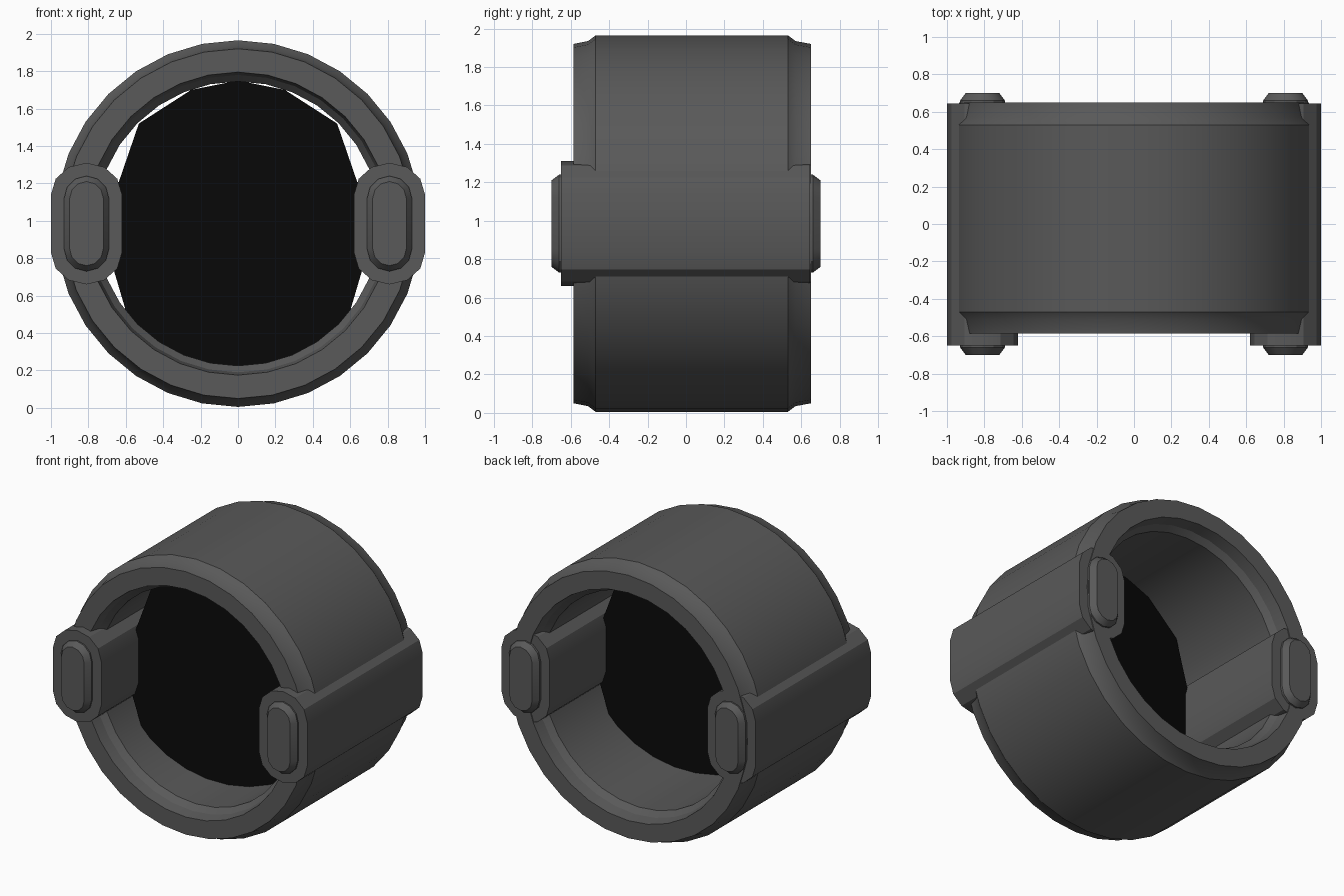
import bpy
import bmesh
from math import sin, cos, pi, radians

cube = bpy.data.objects.get("Cube")
if cube:
    bpy.data.objects.remove(cube)

MID_Z = 0.985


def make_material(name, value, roughness):
    mat = bpy.data.materials.new(name)
    mat.use_nodes = True
    color = (value, value, value, 1)
    mat.diffuse_color = color
    bsdf = mat.node_tree.nodes["Principled BSDF"]
    bsdf.inputs["Base Color"].default_value = color
    bsdf.inputs["Roughness"].default_value = roughness
    return mat


grey = make_material("dark_grey", 0.1, 0.7)
black = make_material("black", 0.003, 0.9)


def loft(name, loops, mat, closed=False):
    """Bridge equal point loops; cap the ends, or join last to first."""
    bm = bmesh.new()
    rows = [[bm.verts.new(p) for p in loop] for loop in loops]
    count = len(rows[0])
    pairs = list(zip(rows, rows[1:]))
    if closed:
        pairs.append((rows[-1], rows[0]))
    else:
        bm.faces.new(rows[0])
        bm.faces.new(rows[-1][::-1])
    for a, b in pairs:
        for i in range(count):
            j = (i + 1) % count
            bm.faces.new((a[i], a[j], b[j], b[i]))
    bmesh.ops.recalc_face_normals(bm, faces=bm.faces)
    mesh = bpy.data.meshes.new(name)
    bm.to_mesh(mesh)
    bm.free()
    mesh.materials.append(mat)
    obj = bpy.data.objects.new(name, mesh)
    bpy.context.collection.objects.link(obj)
    bpy.ops.object.select_all(action="DESELECT")
    obj.select_set(True)
    bpy.context.view_layer.objects.active = obj
    bpy.ops.object.shade_smooth_by_angle(angle=radians(28))
    return obj


def circle(radius, y, sides=32):
    angles = [2 * pi * i / sides for i in range(sides)]
    return [(radius * sin(a), y, MID_Z + radius * cos(a)) for a in angles]


def stadium(cx, y, half_w, half_h, round_h, steps=6):
    """Upright rounded slot outline in the XZ plane."""
    loop = []
    for side in (1, -1):
        for i in range(steps + 1):
            a = pi * i / steps
            loop.append((cx + side * half_w * cos(a), y,
                         MID_Z + side * (half_h - round_h + round_h * sin(a))))
    return loop


# Hollow barrel with coved rims, as (radius, y) around the wall section
front_rim, back_rim = -0.585, 0.65
outer = [(0.935, front_rim), (0.95, -0.51), (0.98, -0.47),
         (0.98, 0.53), (0.95, 0.57), (0.935, back_rim)]
inner = [(0.81, back_rim), (0.795, 0.57), (0.76, 0.53),
         (0.76, -0.47), (0.795, -0.51), (0.81, front_rim)]
loft("barrel", [circle(r, y) for r, y in outer + inner], grey, closed=True)

# Side rails running through the barrel wall, with a raised cap at each end
for side, label in ((1, "left"), (-1, "right")):
    x = side * 0.81
    loft(label + "_rail", [stadium(x, y, 0.19, 0.325, 0.17)
                           for y in (-0.65, 0.645)], grey)
    for end, direction in (("front", -1), ("back", 1)):
        loft(f"{label}_{end}_cap",
             [stadium(x, direction * y, w, h, w)
              for y, w, h in ((0.63, 0.12, 0.255), (0.66, 0.12, 0.255),
                              (0.70, 0.09, 0.225))], grey)

# Faceted black partition, turned slightly about the vertical axis
half = [(0.25, 1.70), (0.53, 1.52), (0.64, 1.20), (0.68, 0.95),
        (0.665, 0.74), (0.60, 0.52), (0.47, 0.31), (0.25, 0.2)]
outline = ([(0, 1.75)] + half + [(0, 0.18)]
           + [(-x, z) for x, z in reversed(half)])
loft("partition", [[(x, -0.11 + 0.19 * x + t, z) for x, z in outline]
                   for t in (-0.004, 0.004)], black)
